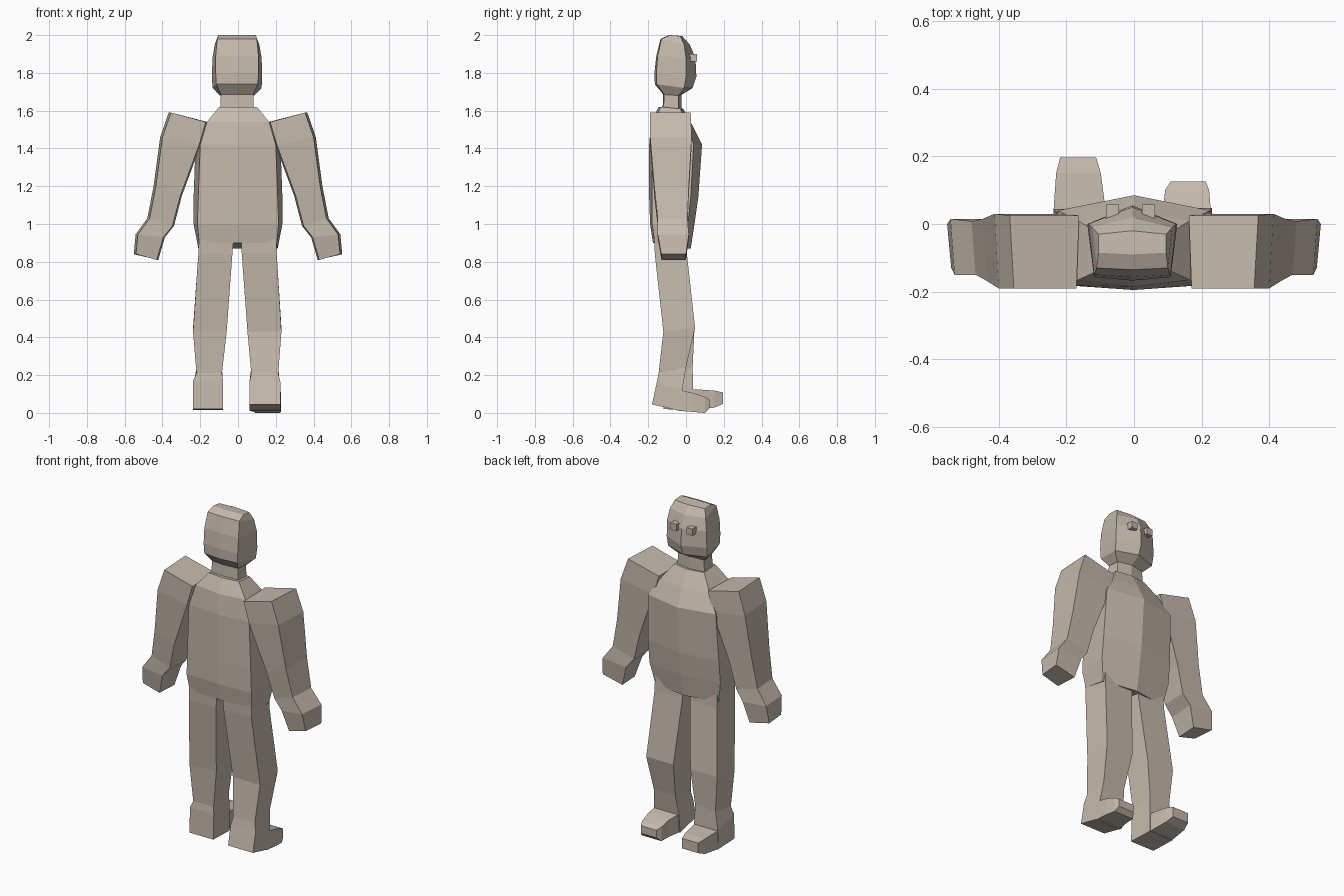
import bpy, bmesh

skin = bpy.data.materials.new("warm_clay")
skin.diffuse_color = (0.56, 0.49, 0.42, 1)


def loft(name, rings):
    """Bridge a list of equal-length point rings and cap both ends."""
    bm = bmesh.new()
    vs = [[bm.verts.new(p) for p in r] for r in rings]
    n = len(rings[0])
    for a, b in zip(vs, vs[1:]):
        for i in range(n):
            j = (i + 1) % n
            bm.faces.new((a[i], a[j], b[j], b[i]))
    bm.faces.new(vs[0])
    bm.faces.new(vs[-1])
    bmesh.ops.recalc_face_normals(bm, faces=bm.faces)
    me = bpy.data.meshes.new(name)
    bm.to_mesh(me)
    bm.free()
    me.materials.append(skin)
    ob = bpy.data.objects.new(name, me)
    bpy.context.collection.objects.link(ob)
    return ob


def hexa(z, xb, xf, yr, yb, yf, yn, zf=None, cx=0.0):
    """Six-sided ring: back ridge, back corners, front corners, front ridge."""
    zf = z if zf is None else zf
    return [(cx, yr, z), (cx + xb, yb, z), (cx + xf, yf, zf),
            (cx, yn, zf), (cx - xf, yf, zf), (cx - xb, yb, z)]


# Torso, with a ridged chest and a sloped shoulder line
loft("torso", [
    hexa(0.90, 0.205, 0.21, -0.175, -0.165, -0.01, 0.025, 0.87),
    hexa(1.00, 0.215, 0.235, -0.19, -0.18, 0.01, 0.045),
    hexa(1.14, 0.21, 0.235, -0.195, -0.18, 0.025, 0.065),
    hexa(1.42, 0.20, 0.225, -0.195, -0.18, 0.04, 0.085),
    hexa(1.54, 0.165, 0.165, -0.185, -0.165, 0.01, 0.035, 1.52),
    hexa(1.62, 0.10, 0.10, -0.145, -0.135, -0.03, -0.015, 1.61),
])

# Neck
loft("neck", [
    hexa(1.58, 0.09, 0.09, -0.125, -0.12, -0.04, -0.025, cx=-0.005),
    hexa(1.71, 0.085, 0.085, -0.12, -0.115, -0.04, -0.025, cx=-0.005),
])

# Head, with a ridged face
loft("head", [
    hexa(1.685, 0.085, 0.09, -0.12, -0.115, -0.04, -0.03, 1.68, -0.005),
    hexa(1.74, 0.11, 0.13, -0.165, -0.155, -0.01, 0.035, 1.72, -0.005),
    hexa(1.80, 0.113, 0.133, -0.167, -0.157, 0.0, 0.055, 1.78, -0.005),
    hexa(1.89, 0.113, 0.13, -0.157, -0.15, 0.0, 0.05, 1.88, -0.005),
    hexa(1.98, 0.105, 0.118, -0.135, -0.13, -0.01, 0.02, 1.95, -0.005),
    hexa(2.00, 0.10, 0.10, -0.09, -0.085, -0.03, -0.02, 1.995, -0.005),
])


def box_ring(x0, x1, y0, y1, z):
    return [(x0, y0, z), (x1, y0, z), (x1, y1, z), (x0, y1, z)]


# Eyes, small blocks on the face
for side, cx in (("left", -0.063), ("right", 0.043)):
    loft(side + "_eye", [box_ring(cx - 0.019, cx + 0.019, 0.0, 0.057, z)
                         for z in (1.86, 1.90)])

# Arms: outer x, outer z, inner x, inner z, back y, front y
ARM = [(0.355, 1.59, 0.17, 1.54, -0.19, 0.025),
       (0.40, 1.46, 0.205, 1.42, -0.19, 0.03),
       (0.435, 1.20, 0.305, 1.15, -0.168, 0.015),
       (0.468, 1.03, 0.347, 0.99, -0.15, 0.008),
       (0.53, 0.945, 0.395, 0.93, -0.15, 0.015),
       (0.54, 0.84, 0.43, 0.81, -0.13, 0.0)]
for side, s in (("left", -1), ("right", 1)):
    loft(side + "_arm", [
        [(s * ox, yb, oz), (s * (ox + 0.012), yf, oz),
         (s * (ix - 0.008), yf, iz), (s * ix, yb, iz)]
        for ox, oz, ix, iz, yb, yf in ARM])

# Legs: outer x, inner x, back y, front y, back z, front z
LEGS = {
    "right": [(0.205, 0.015, -0.170, 0.000, 0.95, 0.95),
              (0.205, 0.020, -0.165, 0.005, 0.84, 0.84),
              (0.230, 0.050, -0.120, 0.048, 0.43, 0.45),
              (0.213, 0.070, -0.145, 0.000, 0.21, 0.24),
              (0.225, 0.060, -0.155, -0.02, 0.16, 0.12),
              (0.225, 0.060, -0.180, -0.03, 0.045, 0.01)],
    "left": [(-0.205, -0.020, -0.170, 0.000, 0.95, 0.95),
             (-0.210, -0.030, -0.165, 0.005, 0.84, 0.84),
             (-0.238, -0.060, -0.120, 0.045, 0.43, 0.45),
             (-0.220, -0.085, -0.110, 0.035, 0.21, 0.24),
             (-0.238, -0.080, -0.115, 0.038, 0.17, 0.125),
             (-0.238, -0.080, -0.120, 0.040, 0.02, 0.015)],
}
for side, rows in LEGS.items():
    loft(side + "_leg", [[(o, yb, zb), (o, yf, zf), (i, yf, zf), (i, yb, zb)]
                         for o, i, yb, yf, zb, zf in rows])

# Feet: inner x, outer x, y, bottom z, top z
FEET = {
    "right": [(0.060, 0.225, -0.05, 0.012, 0.125),
              (0.085, 0.227, 0.04, 0.005, 0.105),
              (0.092, 0.222, 0.10, 0.0, 0.085),
              (0.108, 0.212, 0.125, 0.025, 0.07)],
    "left": [(-0.080, -0.238, 0.00, 0.015, 0.125),
             (-0.085, -0.237, 0.05, 0.018, 0.125),
             (-0.098, -0.230, 0.15, 0.028, 0.118),
             (-0.112, -0.218, 0.197, 0.048, 0.108)],
}
for side, rows in FEET.items():
    loft(side + "_foot", [[(a, y, z0), (b, y, z0), (b, y, z1), (a, y, z1)]
                          for a, b, y, z0, z1 in rows])
